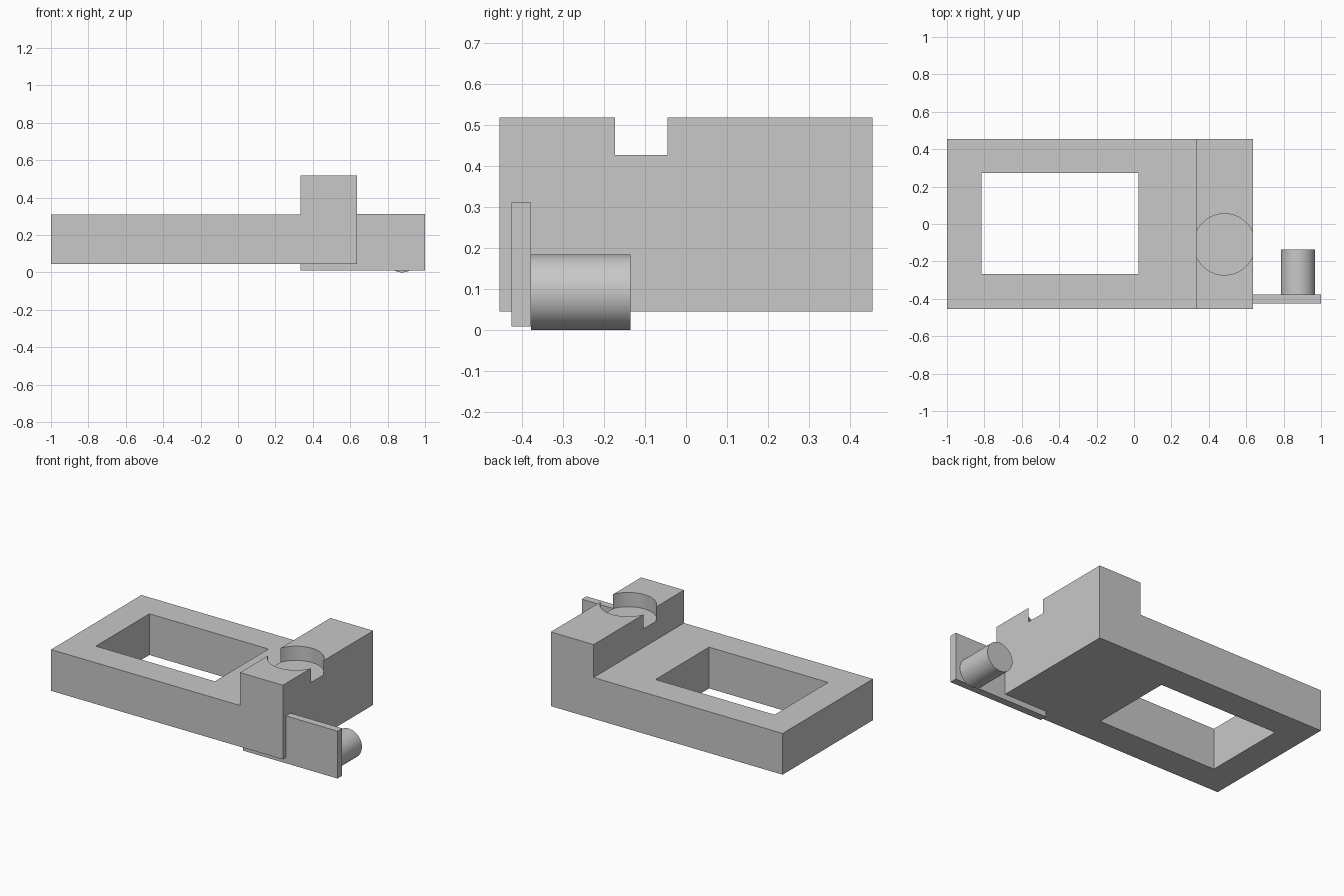
import bpy
import bmesh
from math import pi, radians
from mathutils import Matrix, Vector

cube = bpy.data.objects.get("Cube")
if cube:
    bpy.data.objects.remove(cube, do_unlink=True)

grey = bpy.data.materials.new("light grey")
grey.use_nodes = True
grey.diffuse_color = (0.58, 0.58, 0.58, 1)
grey.node_tree.nodes["Principled BSDF"].inputs["Base Color"].default_value = grey.diffuse_color


def finish(name, bm):
    bmesh.ops.recalc_face_normals(bm, faces=bm.faces)
    mesh = bpy.data.meshes.new(name)
    bm.to_mesh(mesh)
    bm.free()
    mesh.materials.append(grey)
    obj = bpy.data.objects.new(name, mesh)
    bpy.context.collection.objects.link(obj)
    return obj


def box(name, low, high):
    low, high = Vector(low), Vector(high)
    bm = bmesh.new()
    bmesh.ops.create_cube(bm, size=1, matrix=Matrix.Translation((low + high) / 2)
                          @ Matrix.Diagonal((high - low).to_4d()))
    return finish(name, bm)


def cylinder(name, centre, radius, depth, tilt=0.0):
    bm = bmesh.new()
    bmesh.ops.create_cone(bm, cap_ends=True, segments=64, radius1=radius, radius2=radius,
                          depth=depth, matrix=Matrix.Translation(centre) @ Matrix.Rotation(tilt, 4, "X"))
    return finish(name, bm)


def smooth(obj):
    bpy.ops.object.select_all(action="DESELECT")
    obj.select_set(True)
    bpy.context.view_layer.objects.active = obj
    bpy.ops.object.shade_smooth_by_angle(angle=radians(30))


def cut(obj, cutter):
    bpy.context.view_layer.objects.active = obj
    mod = obj.modifiers.new("cut", "BOOLEAN")
    mod.operation = "DIFFERENCE"
    mod.solver = "EXACT"
    mod.object = cutter
    bpy.ops.object.modifier_apply(modifier=mod.name)
    bpy.data.objects.remove(cutter, do_unlink=True)


# Body: low frame with a raised block, extruded from its side profile
profile = [(-1, 0.045), (0.635, 0.045), (0.635, 0.518), (0.333, 0.518), (0.333, 0.308), (-1, 0.308)]
bm = bmesh.new()
face = bm.faces.new([bm.verts.new((x, -0.455, z)) for x, z in profile])
side = bmesh.ops.extrude_face_region(bm, geom=[face])
bmesh.ops.translate(bm, vec=(0, 0.91, 0), verts=[v for v in side["geom"] if isinstance(v, bmesh.types.BMVert)])
body = finish("frame_body", bm)

# Rectangular opening, and round pocket that breaks through the block's sides
cut(body, box("opening_cutter", (-0.815, -0.268, -0.2), (0.025, 0.272, 0.7)))
cut(body, cylinder("pocket_cutter", (0.484, -0.109, 0.527), 0.164, 0.2))
smooth(body)

# Side plate passing under the block, with a round peg behind it
box("side_plate", (0.333, -0.425, 0.009), (1, -0.378, 0.311))
smooth(cylinder("peg", (0.877, -0.257, 0.092), 0.092, 0.243, pi / 2))
